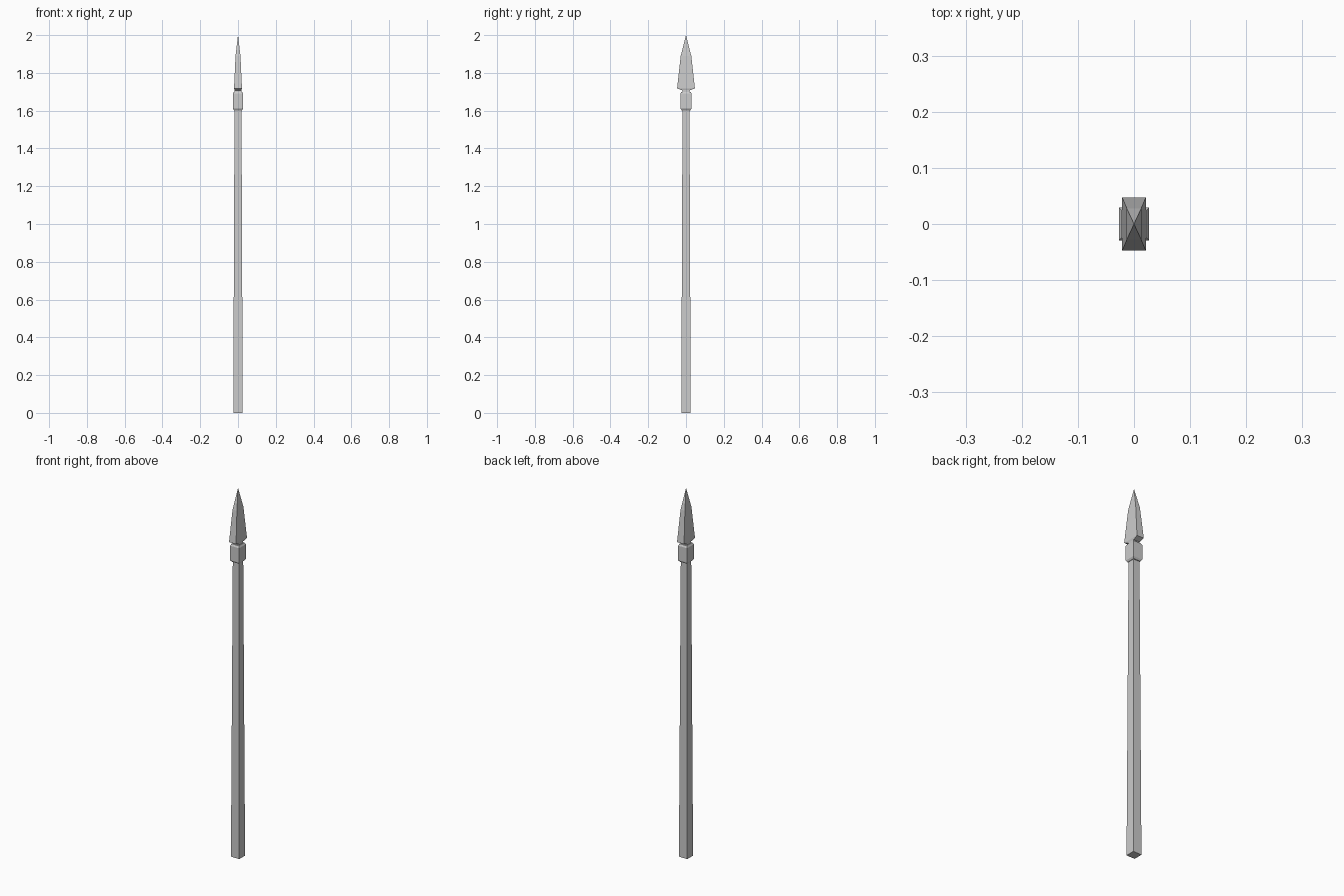
import bpy, bmesh

if "Cube" in bpy.data.objects:
    bpy.data.objects.remove(bpy.data.objects["Cube"])


def loft(name, sections):
    """Stack of rectangular sections (half x, half y, z); zero size makes a point."""
    bm = bmesh.new()
    rings = []
    for hx, hy, z in sections:
        if hx == 0:
            rings.append([bm.verts.new((0, 0, z))])
        else:
            rings.append([bm.verts.new((sx * hx, sy * hy, z))
                          for sx, sy in ((-1, -1), (1, -1), (1, 1), (-1, 1))])
    for a, b in zip(rings, rings[1:]):
        for i in range(4):
            j = (i + 1) % 4
            if len(b) == 1:
                bm.faces.new((a[i], a[j], b[0]))
            else:
                bm.faces.new((a[i], a[j], b[j], b[i]))
    # Close the flat ends
    for ring in (rings[0], rings[-1]):
        if len(ring) == 4:
            bm.faces.new(ring)
    bmesh.ops.recalc_face_normals(bm, faces=bm.faces)
    mesh = bpy.data.meshes.new(name)
    bm.to_mesh(mesh)
    bm.free()
    obj = bpy.data.objects.new(name, mesh)
    bpy.context.collection.objects.link(obj)
    return obj


# Tapered square shaft, running up through the collar into the blade
loft("shaft", [(0.025, 0.025, 0), (0.018, 0.018, 1.715)])

# Collar block with chamfered top and bottom rims
loft("collar", [(0.021, 0.023, 1.602), (0.027, 0.029, 1.611),
                (0.027, 0.029, 1.69), (0.022, 0.024, 1.70)])

# Spear blade, wide in y, with a bevelled base and a pointed tip
loft("blade", [(0.018, 0.022, 1.708), (0.021, 0.047, 1.718),
               (0.013, 0.028, 1.89), (0, 0, 2.0)])
